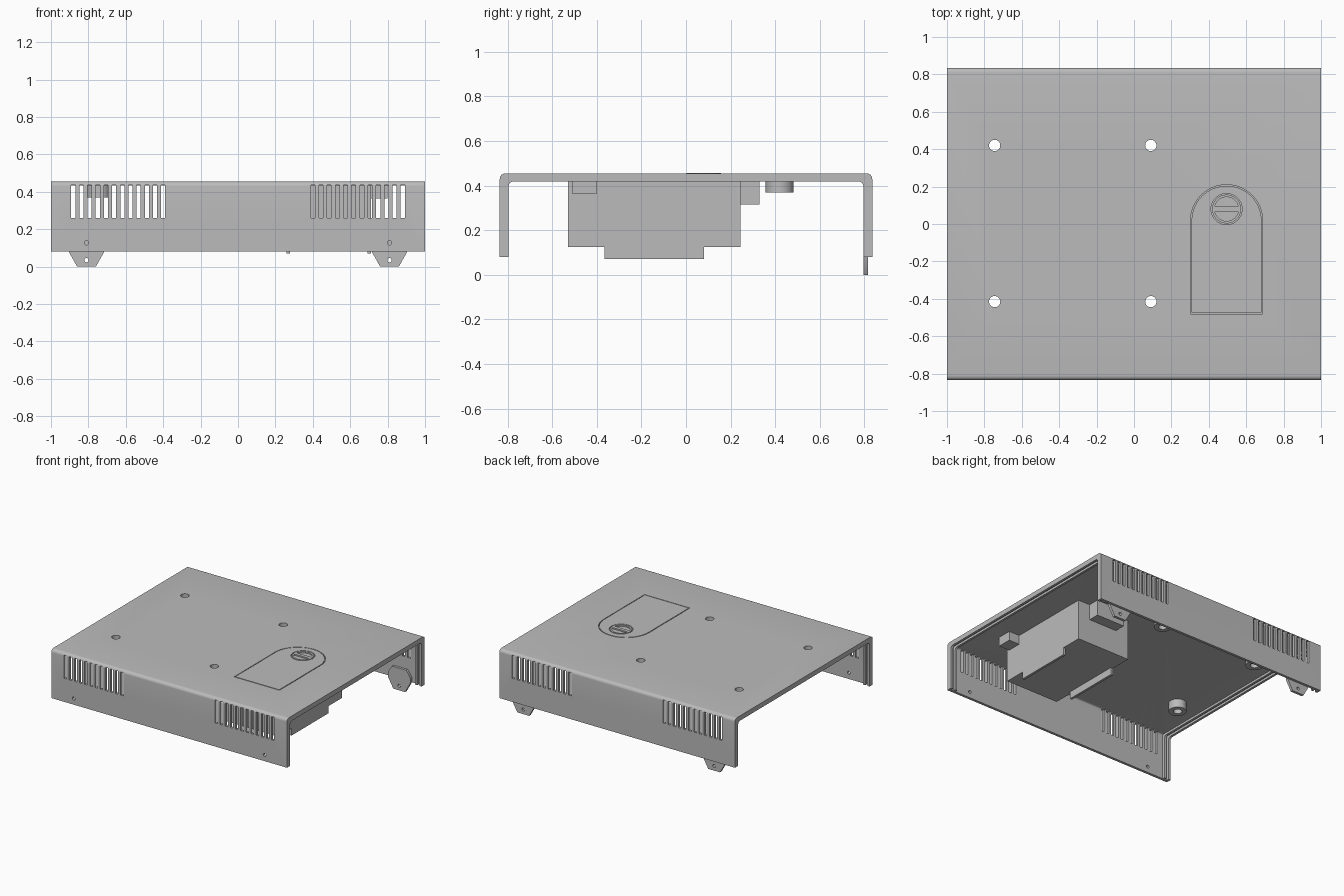
import bpy, bmesh, math
from mathutils import Matrix

if "Cube" in bpy.data.objects:
    bpy.data.objects.remove(bpy.data.objects["Cube"])

grey = bpy.data.materials.new("plain_grey")
grey.diffuse_color = (0.5, 0.5, 0.5, 1)
grey.use_nodes = True
grey.node_tree.nodes["Principled BSDF"].inputs["Base Color"].default_value = grey.diffuse_color


def finish(name, bm):
    bmesh.ops.recalc_face_normals(bm, faces=bm.faces)
    me = bpy.data.meshes.new(name)
    bm.to_mesh(me)
    bm.free()
    me.materials.append(grey)
    ob = bpy.data.objects.new(name, me)
    bpy.context.collection.objects.link(ob)
    return ob


def add_box(bm, x0, x1, y0, y1, z0, z1):
    m = Matrix.Translation(((x0 + x1) / 2, (y0 + y1) / 2, (z0 + z1) / 2))
    m = m @ Matrix.Diagonal((x1 - x0, y1 - y0, z1 - z0, 1))
    bmesh.ops.create_cube(bm, size=1, matrix=m)


def box(name, *dims):
    bm = bmesh.new()
    add_box(bm, *dims)
    return finish(name, bm)


def add_prism(bm, pts, axis, a, b):
    """Extrude a 2D outline along x, y or z from a to b."""
    place = {"x": lambda u, v, w: (w, u, v), "y": lambda u, v, w: (u, w, v),
             "z": lambda u, v, w: (u, v, w)}[axis]
    lo = [bm.verts.new(place(u, v, a)) for u, v in pts]
    hi = [bm.verts.new(place(u, v, b)) for u, v in pts]
    bm.faces.new(lo)
    bm.faces.new(hi[::-1])
    n = len(pts)
    for i in range(n):
        j = (i + 1) % n
        bm.faces.new((lo[i], lo[j], hi[j], hi[i]))


def prism(name, pts, axis, a, b):
    bm = bmesh.new()
    add_prism(bm, pts, axis, a, b)
    return finish(name, bm)


def arc(cx, cy, r, a0, a1, n):
    return [(cx + r * math.cos(math.radians(a0 + (a1 - a0) * i / n)),
             cy + r * math.sin(math.radians(a0 + (a1 - a0) * i / n))) for i in range(n + 1)]


def circle(cx, cy, r, n=32):
    return arc(cx, cy, r, 0, 360, n)[:-1]


def cut(target, bm):
    """Subtract the cutter mesh and discard it."""
    cutter = finish("cutter", bm)
    cutter.hide_render = True
    mod = target.modifiers.new("cut", "BOOLEAN")
    mod.operation, mod.solver, mod.object = "DIFFERENCE", "EXACT", cutter
    bpy.context.view_layer.objects.active = target
    bpy.ops.object.modifier_apply(modifier=mod.name)
    bpy.data.objects.remove(cutter)


def smooth(ob):
    bpy.ops.object.select_all(action="DESELECT")
    ob.select_set(True)
    bpy.context.view_layer.objects.active = ob
    bpy.ops.object.shade_smooth_by_angle(angle=math.radians(35))


def arch(y, z, r, bottom=0.08):
    """Rounded upside-down U outline, from right foot to left foot."""
    right = [(y, bottom)] + arc(y - r, z - r, r, 0, 90, 6)
    return right + [(-u, v) for u, v in reversed(right)]


BOLTS = [(x, y) for x in (-0.745, 0.09) for y in (0.42, -0.415)]
LX, LY = 0.495, 0.08          # centre of the lid latch
W = 0.193                     # half width of the lid


def lid_outline(w):
    d = W - w
    return [(LX - w, -0.48 + d), (LX + w, -0.48 + d)] + arc(LX, 0.017, w, 0, 180, 32)


# Folded cover
cover = prism("cover", arch(0.835, 0.455, 0.025) + arch(0.815, 0.435, 0.012)[::-1], "x", -1, 1)

# Vent slots through front and rear walls, bolt holes, lid recess
bm = bmesh.new()
for s in (-1, 1):
    for i in range(12):
        x = s * (0.4 + i * 0.0437)
        for y in (-0.825, 0.825):
            add_box(bm, x - 0.011, x + 0.011, y - 0.03, y + 0.03, 0.26, 0.437)
    add_prism(bm, circle(s * 0.81, 0.127, 0.012, 16), "y", -0.9, -0.75)
for x, y in BOLTS:
    add_prism(bm, circle(x, y, 0.03), "z", 0.3, 0.5)
add_prism(bm, lid_outline(W), "z", 0.443, 0.5)
cut(cover, bm)
smooth(cover)

# Paired stiffening ribs inside both open ends
for s in (-1, 1):
    for name, a, b in (("outer_end_rib", 0.982, 1.0), ("inner_end_rib", 0.945, 0.962)):
        ob = prism(name, arch(0.818, 0.438, 0.012) + arch(0.795, 0.418, 0.02)[::-1],
                   "x", s * a, s * b)
        smooth(ob)

# Hatch lid with a round latch pocket
lid = prism("lid", lid_outline(W - 0.006), "z", 0.441, 0.4555)
bm = bmesh.new()
add_prism(bm, circle(LX, LY, 0.083, 48), "z", 0.444, 0.5)
cut(lid, bm)
smooth(lid)

# Coin-slot latch: disc with two half-moon recesses either side of a bar
latch = prism("latch", circle(LX, LY, 0.077, 48), "z", 0.441, 0.456)
bm = bmesh.new()
for s in (-1, 1):
    a = 12
    add_prism(bm, arc(LX, LY, 0.064, s * a, s * (180 - a), 24), "z", 0.446, 0.5)
cut(latch, bm)
smooth(latch)

# Bosses around the bolt holes
for x, y in BOLTS:
    boss = prism("boss", circle(x, y, 0.063), "z", 0.37, 0.437)
    bm = bmesh.new()
    add_prism(bm, circle(x, y, 0.03), "z", 0.3, 0.5)
    cut(boss, bm)
    smooth(boss)

# Compartment under the lid, with its bottom rails and side blocks
box("compartment", 0.26, 0.71, -0.53, 0.245, 0.125, 0.437)
box("left_rail", 0.26, 0.278, -0.365, 0.08, 0.07, 0.127)
box("right_rail", 0.692, 0.71, -0.365, 0.08, 0.07, 0.127)
box("side_block", 0.70, 0.80, -0.51, -0.40, 0.365, 0.437)
box("rear_block", 0.37, 0.61, 0.24, 0.33, 0.315, 0.437)

# Tapered mounting tabs inside the rear wall
for s in (-1, 1):
    c = s * 0.81
    half = [(0.05, 0.0), (0.095, 0.08), (0.095, 0.12), (0.06, 0.17)]
    pts = [(c + u, v) for u, v in half] + [(c - u, v) for u, v in reversed(half)]
    tab = prism("mounting_tab", pts, "y", 0.796, 0.816)
    bm = bmesh.new()
    add_prism(bm, circle(c, 0.035, 0.012, 16), "y", 0.7, 0.9)
    cut(tab, bm)
    smooth(tab)
